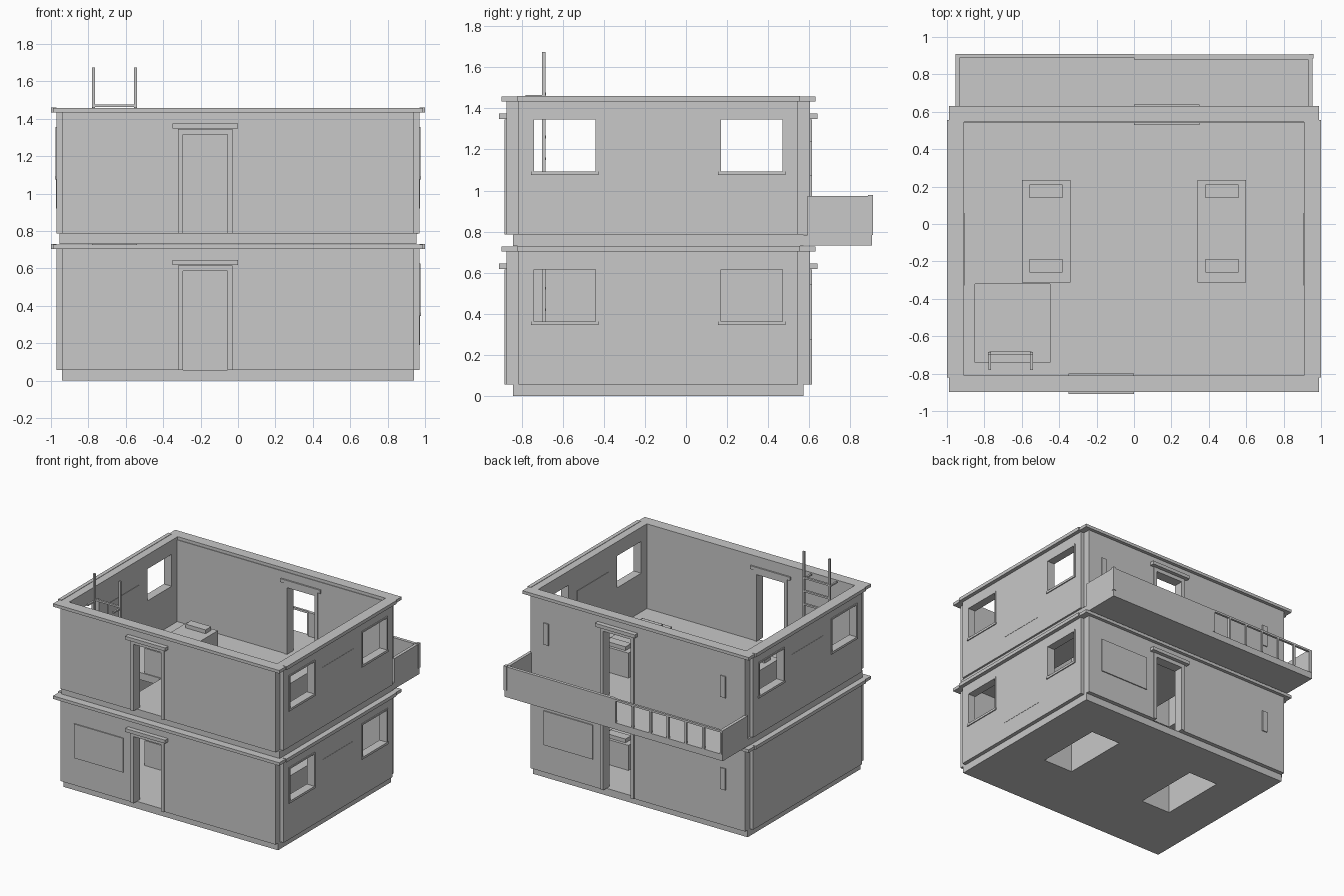
import bpy, bmesh
from mathutils import Vector

cube = bpy.data.objects.get("Cube")
if cube:
    bpy.data.objects.remove(cube, do_unlink=True)

stone = bpy.data.materials.new("plain_grey")
stone.use_nodes = True
stone.diffuse_color = (0.58, 0.58, 0.58, 1)
shader = next(n for n in stone.node_tree.nodes if n.type == 'BSDF_PRINCIPLED')
shader.inputs["Base Color"].default_value = stone.diffuse_color

MID_Y = -0.135      # centre line of the house body
STOREY = 0.73       # height of one storey
FLOOR = 0.057       # floor thickness
WALL_TOP = 0.703


def boxes(name, spans, open_bottom=False):
    """One object from boxes given as ((x0, x1), (y0, y1), (z0, z1))."""
    bm = bmesh.new()
    for span in spans:
        verts = bmesh.ops.create_cube(bm, size=1)["verts"]
        for v in verts:
            v.co = Vector([(a + b) / 2 + c * abs(b - a) for (a, b), c in zip(span, v.co)])
    if open_bottom:
        bm.normal_update()
        bmesh.ops.delete(bm, geom=[f for f in bm.faces if f.normal.z < -0.5], context='FACES')
    mesh = bpy.data.meshes.new(name)
    bm.to_mesh(mesh)
    bm.free()
    mesh.materials.append(stone)
    ob = bpy.data.objects.new(name, mesh)
    bpy.context.collection.objects.link(ob)
    return ob


def cut(ob, spans):
    """Cut box-shaped openings out of an object."""
    cutter = boxes("opening_cutter", spans)
    cutter.hide_render = True
    mod = ob.modifiers.new("openings", 'BOOLEAN')
    mod.operation = 'DIFFERENCE'
    mod.solver = 'EXACT'
    mod.object = cutter
    bpy.context.view_layer.objects.active = ob
    bpy.ops.object.modifier_apply(modifier=mod.name)
    bpy.data.objects.remove(cutter, do_unlink=True)


def turned(spans, back):
    """Half turn about the house centre for parts of the back wall."""
    if not back:
        return spans
    return [((-x[1], -x[0]), (2 * MID_Y - y[1], 2 * MID_Y - y[0]), z) for x, y, z in spans]


def door_wall(level, back):
    side = ("upper_" if level else "lower_") + ("back_" if back else "front_")
    z = level * STOREY
    base = z + FLOOR
    wall = boxes(side + "wall", turned([((-0.94, 0.94), (-0.874, -0.81), (base, z + WALL_TOP))], back))
    cut(wall, turned([((-0.31, -0.04), (-1, -0.7), (base - 0.02, z + 0.6))], back))
    depth = (-0.884, -0.804)
    boxes(side + "door_frame", turned([
        ((-0.32, -0.295), depth, (base, z + 0.615)),
        ((-0.055, -0.03), depth, (base, z + 0.615)),
        ((-0.295, -0.055), depth, (z + 0.585, z + 0.615))], back))
    boxes(side + "door_lintel", turned([
        ((-0.35, 0), (-0.91, -0.798), (z + 0.618, z + 0.645))], back))
    if level == 0:
        boxes(side + "shutter", turned([((-0.82, -0.39), (-0.882, -0.873), (0.275, 0.545))], back))


def window_wall(level, side):
    name = ("upper_" if level else "lower_") + ("left_" if side > 0 else "right_")
    z = level * STOREY

    def across(a, b):
        return tuple(sorted((side * a, side * b)))

    wall = boxes(name + "wall", [(across(0.91, 0.97), (-0.815, 0.545), (z + FLOOR, z + WALL_TOP))])
    if level == 0 and side < 0:
        return
    low, high, t = z + 0.363, z + 0.615, 0.012
    holes, frames = [], []
    for y in (MID_Y - 0.455, MID_Y + 0.455):
        a, b = y - 0.15, y + 0.15
        depth = across(0.912, 0.976)
        holes.append((across(0.8, 1.1), (a, b), (low, high)))
        frames += [(depth, (a - t, a), (low, high)),
                   (depth, (b, b + t), (low, high)),
                   (depth, (a - t, b + t), (high, high + t)),
                   (across(0.912, 0.978), (a - 0.014, b + 0.014), (low - 0.018, low))]
    cut(wall, holes)
    boxes(name + "window_frames", frames)
    # Blind panel between the two windows, a touch thicker than the wall
    boxes(name + "blind_panel", [(across(0.907, 0.972), (MID_Y - 0.195, MID_Y + 0.195),
                                  (z + 0.19, z + 0.53))])


def furniture(level):
    """Two hollow box benches with a pair of raised pads each."""
    z = level * STOREY
    name = "upper_" if level else "lower_"
    for side, x in (("right_", -0.47), ("left_", 0.47)):
        boxes(name + side + "bench", [((x - 0.13, x + 0.13), (-0.312, 0.234), (z, z + 0.255))],
              open_bottom=True)
        boxes(name + side + "bench_pads",
              [((x - 0.088, x + 0.088), (y - 0.036, y + 0.036), (z + 0.255, z + 0.285))
               for y in (-0.222, 0.175)])


# Two matching storeys
for level in (0, 1):
    z = level * STOREY
    label = "upper_" if level else "lower_"
    half = 0.955 if level else 0.94
    floor = boxes(label + "floor", [((-half, half), (-0.842, 0.572), (z, z + FLOOR))])
    wells = [((x - 0.13, x + 0.13), (-0.312, 0.234), (z - 0.1, z + 0.1)) for x in (-0.47, 0.47)]
    if level:
        wells.append(((-0.85, -0.45), (-0.74, -0.32), (z - 0.1, z + 0.1)))
    cut(floor, wells)
    for flag in (False, True):
        door_wall(level, flag)
    for side in (-1, 1):
        window_wall(level, side)
    furniture(level)
    # Cornice ring with slightly prouder side strips
    bottom, top = z + WALL_TOP, z + 0.727
    cornice = boxes(label + "cornice", [((-0.99, 0.99), (-0.898, 0.63), (bottom, top))])
    cut(cornice, [((-0.91, 0.91), (-0.81, 0.545), (z, z + 1))])
    boxes(label + "cornice_strips",
          [((s * 0.97, s) if s > 0 else (s, s * 0.97), (-0.82, 0.555), (bottom, top + 0.003))
           for s in (-1, 1)])

# Small blind slots on the back wall
boxes("back_slots", [((x - 0.022, x + 0.022), (0.603, 0.612), (z, z + 0.17))
                     for x, z in ((0.8, 1.07), (-0.75, 1.07), (-0.75, 0.34))])

# Balcony: slab, solid parapet on one half, open railing on the other
LOW, DECK, RAIL = 0.733, 0.785, 0.973
boxes("balcony_slab", [((-0.955, 0.955), (0.572, 0.905), (LOW, DECK))])
boxes("balcony_parapet", [
    ((0, 0.955), (0.88, 0.905), (DECK, RAIL)),
    ((0.93, 0.955), (0.59, 0.88), (DECK, RAIL)),
    ((-0.955, -0.93), (0.59, 0.905), (DECK, RAIL))])
boxes("balcony_corner_post", [((0.935, 0.96), (0.885, 0.91), (DECK, RAIL + 0.006))])
rail_y = (0.89, 0.908)
posts = [((x - 0.008, x + 0.008), rail_y, (DECK, RAIL))
         for x in (-0.01 - i * 0.155 for i in range(7))]
boxes("balcony_railing", posts + [((-0.955, 0), rail_y, (RAIL - 0.016, RAIL))])

# Ladder through the hatch, with top hooks to the front wall
boxes("ladder_rails", [((x - 0.008, x + 0.008), (-0.7, -0.684), (0, 1.675)) for x in (-0.772, -0.548)])
boxes("ladder_rungs", [((-0.772, -0.548), (-0.698, -0.682), (z, z + 0.014))
                       for z in (1.463 - 0.105 * i for i in range(14))])
boxes("ladder_hooks", [((x - 0.007, x + 0.007), (-0.78, -0.69), (1.452, 1.464)) for x in (-0.772, -0.548)])
